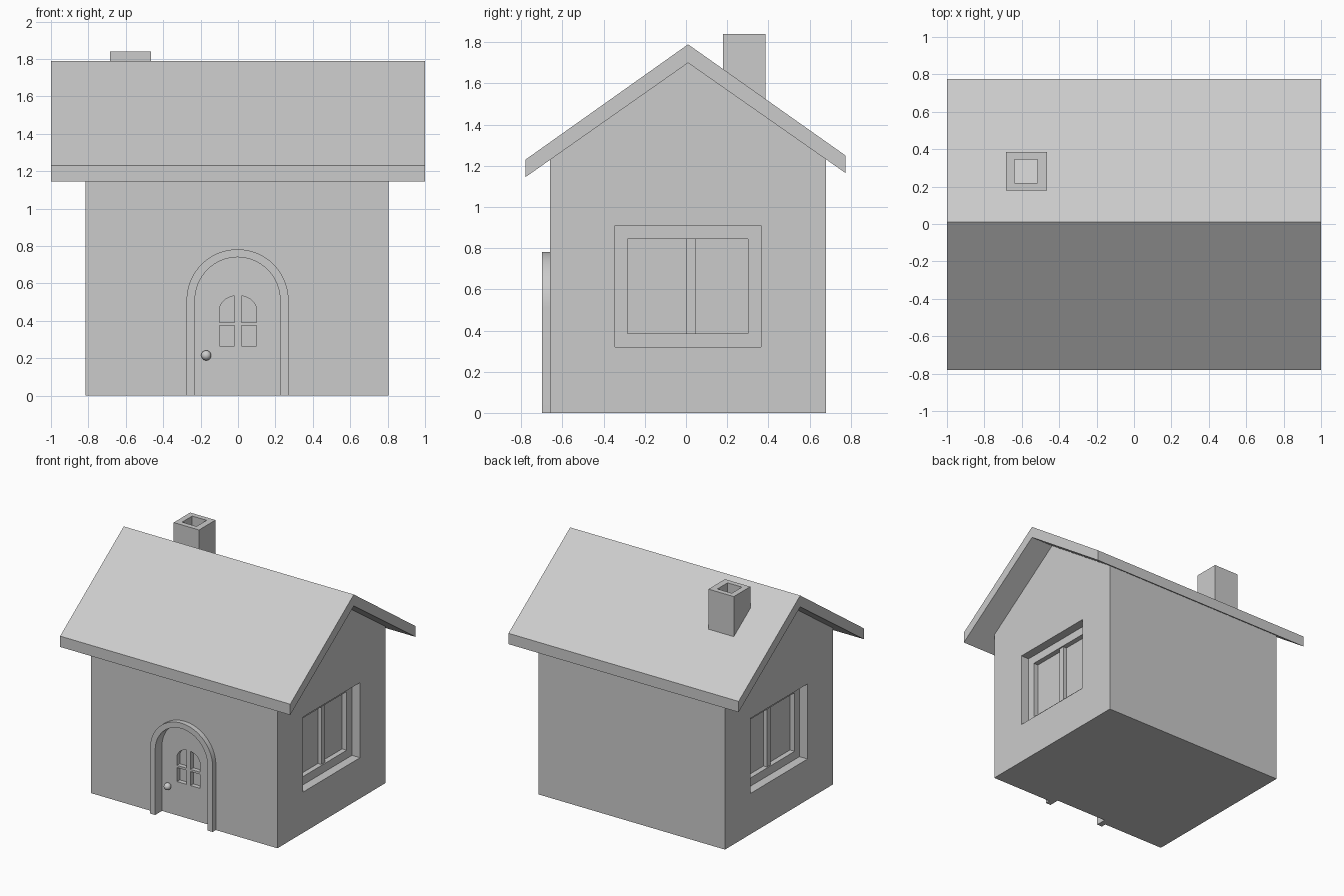
import bpy, bmesh
from math import sin, cos, pi, acos

old = bpy.data.objects.get("Cube")
if old:
    bpy.data.objects.remove(old, do_unlink=True)

grey = bpy.data.materials.new("plain_grey")
grey.use_nodes = True
tone = (0.6, 0.6, 0.6, 1)
grey.diffuse_color = tone
grey.node_tree.nodes["Principled BSDF"].inputs["Base Color"].default_value = tone

PLACE = {"x": lambda u, v, d: (d, u, v),
         "y": lambda u, v, d: (u, d, v),
         "z": lambda u, v, d: (u, v, d)}


def prism(name, outline, axis, start, end):
    """Extrude a 2D outline along an axis."""
    bm = bmesh.new()
    rings = [[bm.verts.new(PLACE[axis](u, v, d)) for u, v in outline] for d in (start, end)]
    bm.faces.new(rings[0])
    bm.faces.new(rings[1])
    n = len(outline)
    for i in range(n):
        j = (i + 1) % n
        bm.faces.new((rings[0][i], rings[0][j], rings[1][j], rings[1][i]))
    bmesh.ops.recalc_face_normals(bm, faces=bm.faces)
    mesh = bpy.data.meshes.new(name)
    bm.to_mesh(mesh)
    bm.free()
    mesh.materials.append(grey)
    obj = bpy.data.objects.new(name, mesh)
    bpy.context.collection.objects.link(obj)
    return obj


def rect(u0, u1, v0, v1):
    return [(u0, v0), (u1, v0), (u1, v1), (u0, v1)]


def arc(cx, cz, rx, rz, a0, a1, steps):
    return [(cx + rx * cos(a0 + (a1 - a0) * i / steps),
             cz + rz * sin(a0 + (a1 - a0) * i / steps)) for i in range(steps + 1)]


def activate(obj):
    bpy.ops.object.select_all(action="DESELECT")
    obj.select_set(True)
    bpy.context.view_layer.objects.active = obj


def cut(target, cutter):
    """Subtract the cutter, then throw it away."""
    cutter.hide_render = True
    mod = target.modifiers.new("cut", "BOOLEAN")
    mod.operation = "DIFFERENCE"
    mod.solver = "EXACT"
    mod.object = cutter
    activate(target)
    bpy.ops.object.modifier_apply(modifier=mod.name)
    bpy.data.objects.remove(cutter, do_unlink=True)


# House body with gabled ends
LEFT, RIGHT = 0.805, -0.815
FRONT, BACK = -0.66, 0.68
walls = prism("walls", [(FRONT, 0), (BACK, 0), (BACK, 1.25), (0.01, 1.72), (FRONT, 1.25)],
              "x", RIGHT, LEFT)

# Roof slab
prism("roof", [(-0.78, 1.145), (0.01, 1.70), (0.775, 1.165),
               (0.775, 1.25), (0.01, 1.79), (-0.78, 1.23)], "x", -1, 1)

# Hollow chimney, open down to the roof
chimney = prism("chimney", rect(-0.685, -0.465, 0.18, 0.385), "z", 1.45, 1.84)
cut(chimney, prism("flue_cutter", rect(-0.64, -0.515, 0.22, 0.345), "z", 1.3, 2))

# Stepped window recess and mullion in each gable
for side, face, inward in (("left", LEFT, -1), ("right", RIGHT, 1)):
    cut(walls, prism("reveal_cutter", rect(-0.345, 0.365, 0.32, 0.91),
                     "x", face - inward * 0.1, face + inward * 0.07))
    cut(walls, prism("pane_cutter", rect(-0.285, 0.30, 0.385, 0.845),
                     "x", face - inward * 0.1, face + inward * 0.11))
    prism(side + "_window_mullion", rect(0, 0.045, 0.385, 0.845),
          "x", face + inward * 0.08, face + inward * 0.115)

# Arched doorway; its back is the door
MID, SPRING, DOOR = -0.0025, 0.51, -0.615
inner = arc(MID, SPRING, 0.2275, 0.23, 0, pi, 32)
outer = arc(MID, SPRING, 0.2725, 0.2725, 0, pi, 32)
cut(walls, prism("doorway_cutter",
                 [(inner[0][0], -0.1)] + inner + [(inner[-1][0], -0.1)], "y", -0.9, DOOR))

# Door window: two square panes below, two arched panes above
for edge, bar, a0, a1 in ((-0.10, -0.018, pi - acos(0.18), pi),
                          (0.10, 0.018, acos(0.18), 0)):
    cut(walls, prism("lower_pane_cutter", rect(min(edge, bar), max(edge, bar), 0.265, 0.375),
                     "y", -0.9, DOOR + 0.035))
    cut(walls, prism("upper_pane_cutter",
                     [(edge, 0.392), (bar, 0.392)] + arc(0, 0.455, 0.10, 0.08, a0, a1, 12),
                     "y", -0.9, DOOR + 0.035))

# Raised arch surround
surround = prism("door_surround",
                 [(outer[0][0], 0)] + outer + [(outer[-1][0], 0), (inner[-1][0], 0)]
                 + inner[::-1] + [(inner[0][0], 0)], "y", -0.70, -0.65)
activate(surround)
bpy.ops.object.shade_smooth_by_angle()

# Door knob
bpy.ops.mesh.primitive_uv_sphere_add(segments=24, ring_count=12, radius=0.027,
                                     location=(-0.17, -0.633, 0.215))
knob = bpy.context.object
knob.name = "door_knob"
knob.data.materials.append(grey)
bpy.ops.object.shade_smooth()
